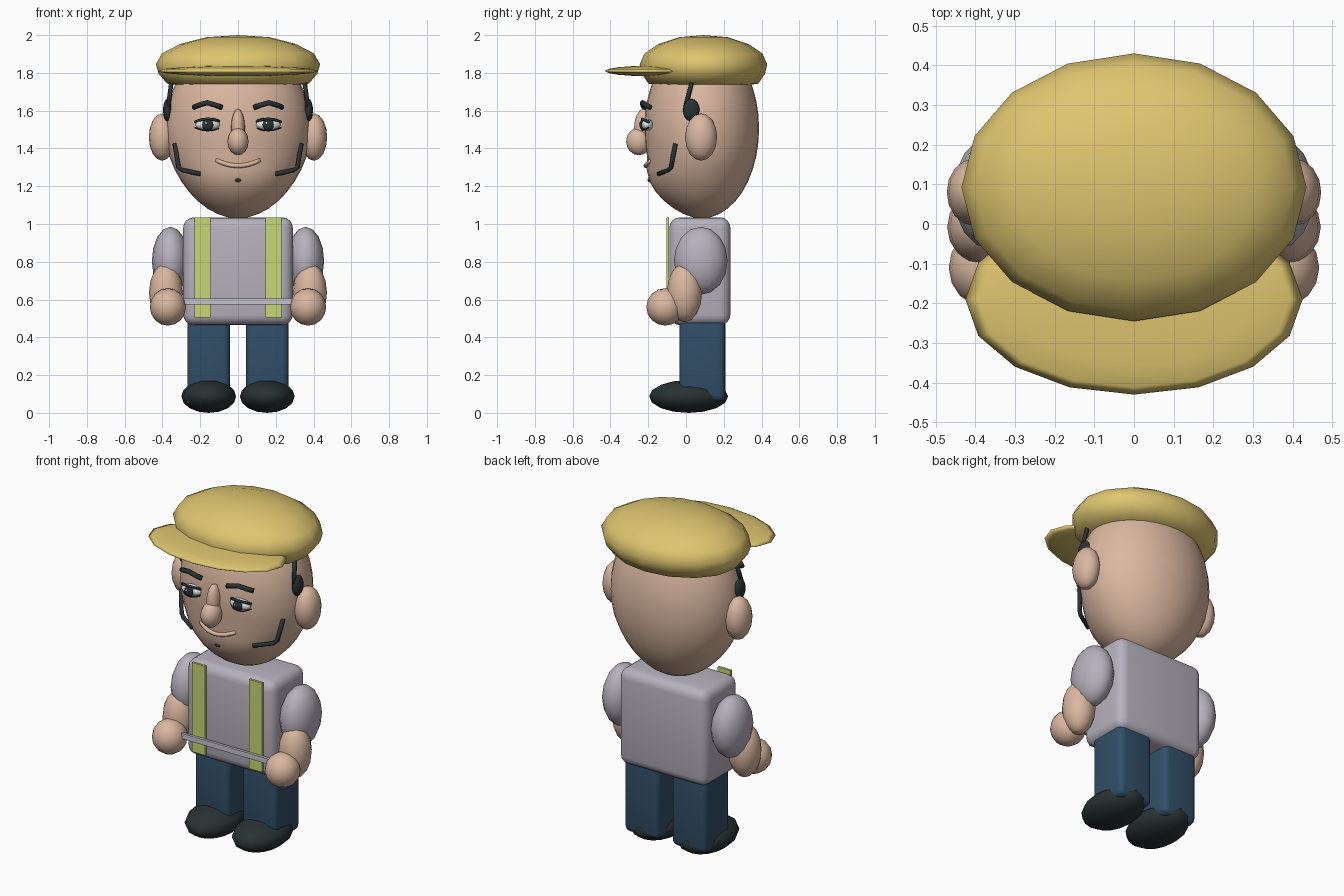
import bpy, bmesh, math
from mathutils import Vector, Matrix

if "Cube" in bpy.data.objects:
    bpy.data.objects.remove(bpy.data.objects["Cube"])


def material(name, rgb):
    m = bpy.data.materials.new(name)
    m.diffuse_color = (*rgb, 1)
    m.use_nodes = True
    m.node_tree.nodes["Principled BSDF"].inputs["Base Color"].default_value = m.diffuse_color
    return m


SKIN = material("skin", (0.70, 0.475, 0.35))
YELLOW = material("mustard cap", (0.73, 0.56, 0.16))
SHIRT = material("grey shirt", (0.47, 0.445, 0.515))
DENIM = material("blue denim", (0.031, 0.078, 0.138))
DARK = material("black hair and shoes", (0.022, 0.031, 0.031))
GREEN = material("lime strap", (0.57, 0.67, 0.18))
BAR = material("pale grey", (0.55, 0.55, 0.60))
WHITE = material("eye white", (0.78, 0.82, 0.84))


def finish(bm, name, mat, smooth=True):
    bmesh.ops.recalc_face_normals(bm, faces=bm.faces)
    me = bpy.data.meshes.new(name)
    bm.to_mesh(me)
    bm.free()
    me.materials.append(mat)
    for p in me.polygons:
        p.use_smooth = smooth
    ob = bpy.data.objects.new(name, me)
    bpy.context.collection.objects.link(ob)
    return ob


def ball(name, c, r, mat, seg=16, rings=8, tilt=0.0):
    """Ellipsoid with centre c, radii r, tilted about x."""
    bm = bmesh.new()
    bmesh.ops.create_uvsphere(bm, u_segments=seg, v_segments=rings, radius=1)
    m = Matrix.Translation(c) @ Matrix.Rotation(tilt, 4, 'X') @ Matrix.Diagonal((*r, 1))
    bmesh.ops.transform(bm, matrix=m, verts=bm.verts)
    return finish(bm, name, mat)


def box(name, lo, hi, mat, bevel=0.0):
    bm = bmesh.new()
    bmesh.ops.create_cube(bm, size=1)
    for v in bm.verts:
        v.co = Vector([(lo[i] + hi[i]) / 2 + v.co[i] * (hi[i] - lo[i]) for i in range(3)])
    if bevel:
        bmesh.ops.bevel(bm, geom=bm.edges[:], offset=bevel, segments=4, profile=0.5, affect='EDGES')
    ob = finish(bm, name, mat, False)
    if bevel:
        bpy.ops.object.select_all(action='DESELECT')
        ob.select_set(True)
        bpy.context.view_layer.objects.active = ob
        bpy.ops.object.shade_smooth_by_angle(angle=math.radians(35))
    return ob


def tube(name, pts, radius, mat, sides=8):
    """Round tube through a few points."""
    bm = bmesh.new()
    pts = [Vector(p) for p in pts]
    loops = []
    for i, p in enumerate(pts):
        t = (pts[min(i + 1, len(pts) - 1)] - pts[max(i - 1, 0)]).normalized()
        u = t.cross(Vector((0.1, 1, 0.05))).normalized()
        w = t.cross(u)
        loops.append([bm.verts.new(p + radius * (math.cos(a) * u + math.sin(a) * w))
                      for a in (2 * math.pi * k / sides for k in range(sides))])
    for a, b in zip(loops, loops[1:]):
        for k in range(sides):
            j = (k + 1) % sides
            bm.faces.new((a[k], a[j], b[j], b[k]))
    bm.faces.new(loops[0])
    bm.faces.new(loops[-1])
    return finish(bm, name, mat)


def mirrored(name, s, pts):
    return [(s * x, y, z) for x, y, z in pts]


# head: egg narrowing towards the chin, with a slightly fuller jaw in front
head = ball("head", (0, 0.083, 1.505), (0.383, 0.304, 0.475), SKIN, 32, 20)
for v in head.data.vertices:
    if v.co.z < 1.35:
        k = (1.35 - v.co.z) / 0.32
        v.co.x *= 1 - 0.08 * k
        if v.co.y < 0.083:
            v.co.y -= 0.04 * math.sin(math.pi * k) * (0.083 - v.co.y) / 0.3
    v.co.z = min(v.co.z, 1.94)

# cap crown: 16-sided lathe
profile = [(0.166, 1.989), (0.307, 1.953), (0.402, 1.903), (0.435, 1.846),
           (0.42, 1.795), (0.375, 1.743), (0.25, 1.73)]
bm = bmesh.new()
rings = [[bm.verts.new((r * math.cos(a), 0.0925 + r * 0.776 * math.sin(a), z))
          for a in (math.pi * k / 8 for k in range(16))] for r, z in profile]
for a, b in zip(rings, rings[1:]):
    for k in range(16):
        j = (k + 1) % 16
        bm.faces.new((a[k], a[j], b[j], b[k]))
top = bm.verts.new((0, 0.0925, 2.0))
for k in range(16):
    bm.faces.new((rings[0][k], rings[0][(k + 1) % 16], top))
bm.faces.new(rings[-1])
finish(bm, "cap_crown", YELLOW)
ball("cap_brim", (0, -0.19, 1.81), (0.425, 0.24, 0.028), YELLOW)

# nose, mouth, chin tuft
ball("nose_bridge", (0, -0.225, 1.505), (0.037, 0.05, 0.105), SKIN)
ball("nose_tip", (0, -0.25, 1.437), (0.056, 0.067, 0.073), SKIN)
tube("smile", [(x, -0.213 + 2.2 * x * x, 1.308 + 2.3 * x * x)
               for x in (i * 0.115 / 5 for i in range(-5, 6))], 0.012, SKIN)
ball("chin_tuft", (0, -0.19, 1.232), (0.018, 0.014, 0.01), DARK)

# torso and bar held between the hands
box("torso", (-0.29, -0.088, 0.465), (0.29, 0.235, 1.035), SHIRT, 0.055)
box("waist_bar", (-0.3, -0.122, 0.574), (0.3, -0.106, 0.606), BAR)

for side, s in (("left", 1), ("right", -1)):
    # face
    ball(side + "_ear", (s * 0.402, 0.08, 1.46), (0.07, 0.085, 0.125), SKIN)
    ball(side + "_eye", (s * 0.16, -0.205, 1.525), (0.066, 0.033, 0.031), WHITE)
    ball(side + "_iris", (s * 0.16, -0.23, 1.525), (0.031, 0.016, 0.029), DARK)
    ball(side + "_eye_glint", (s * 0.16 - 0.009, -0.245, 1.534), (0.006, 0.004, 0.006), WHITE)
    for lid, d, r in (("upper", 1, 0.008), ("lower", -1, 0.004)):
        tube(f"{side}_{lid}_lid",
             [(s * 0.16 + 0.068 * u, -0.232 + 0.035 * u * u, 1.525 + d * (0.031 - 0.016 * u * u))
              for u in (-1, -0.5, 0, 0.5, 1)], r, DARK, 6)
    tube(side + "_eyebrow", mirrored(side, s, [(0.085, -0.22, 1.617), (0.115, -0.228, 1.628),
         (0.163, -0.23, 1.642), (0.205, -0.212, 1.63), (0.236, -0.19, 1.617)]), 0.014, DARK)
    # sideburn, hair strand and jaw line
    ball(side + "_sideburn", (s * 0.373, 0.028, 1.603), (0.024, 0.044, 0.06), DARK)
    tube(side + "_hair_strand", mirrored(side, s, [(0.35, 0.035, 1.77), (0.37, -0.002, 1.62)]), 0.012, DARK)
    tube(side + "_jaw_line", mirrored(side, s, [(0.335, -0.055, 1.425), (0.315, -0.08, 1.30),
         (0.295, -0.095, 1.285), (0.2, -0.145, 1.265)]), 0.012, DARK)
    # arms
    ball(side + "_sleeve", (s * 0.358, 0.078, 0.805), (0.098, 0.142, 0.18), SHIRT)
    ball(side + "_forearm", (s * 0.381, -0.008, 0.637), (0.09, 0.093, 0.157), SKIN)
    ball(side + "_hand", (s * 0.371, -0.11, 0.561), (0.096, 0.1, 0.099), SKIN)
    # strap, leg and shoe
    xs = sorted((s * 0.145, s * 0.23))
    box(side + "_strap", (xs[0], -0.104, 0.505), (xs[1], -0.09, 1.035), GREEN)
    xs = sorted((s * 0.042, s * 0.268))
    box(side + "_leg", (xs[0], -0.035, 0.06), (xs[1], 0.208, 0.54), DENIM, 0.035)
    ball(side + "_shoe", (s * 0.155, 0.014, 0.087), (0.145, 0.209, 0.087), DARK)
